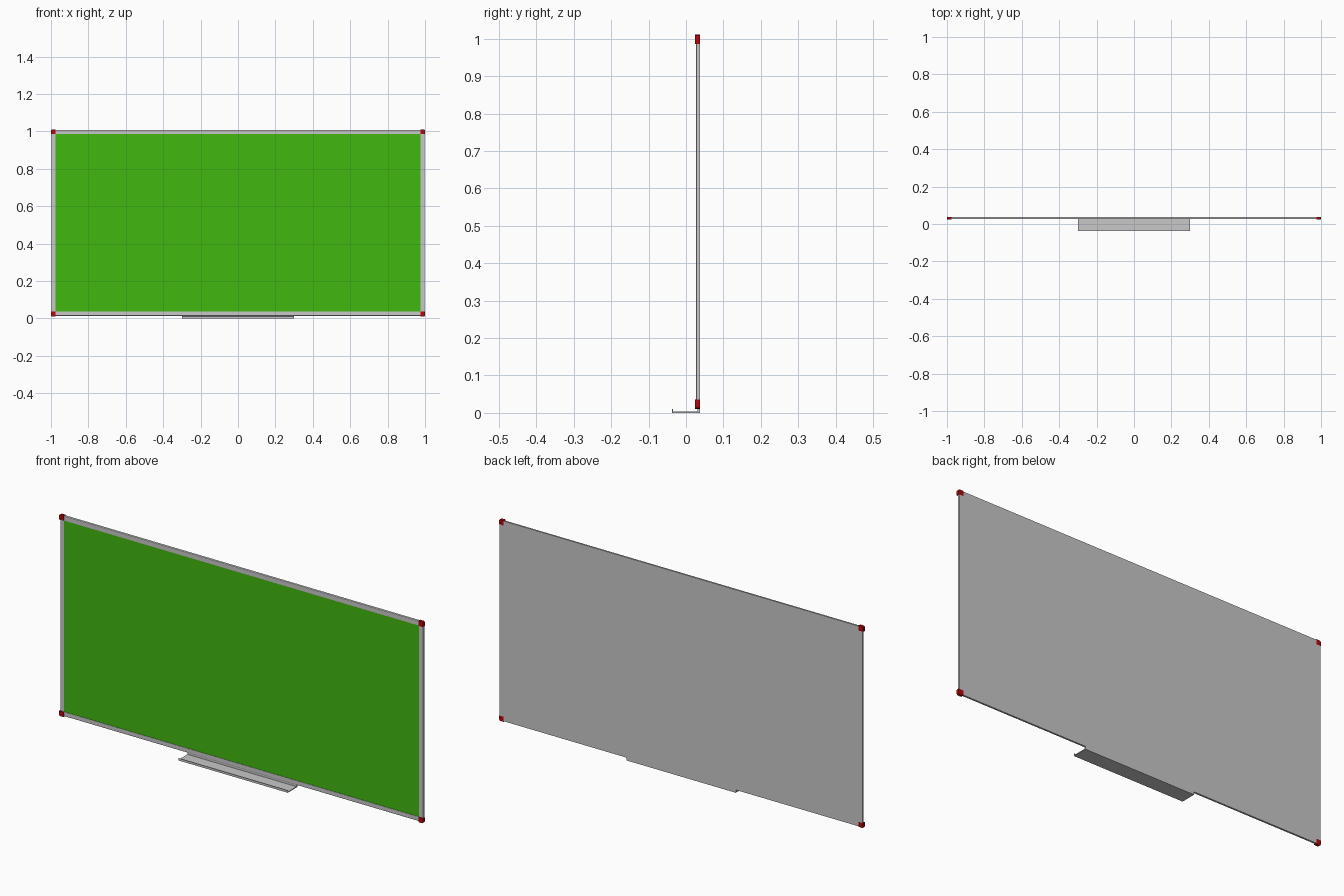
import bpy
import bmesh

cube = bpy.data.objects.get("Cube")
if cube:
    bpy.data.objects.remove(cube)


def make_material(name, rgb):
    mat = bpy.data.materials.new(name)
    mat.use_nodes = True
    color = (*rgb, 1)
    mat.diffuse_color = color
    mat.node_tree.nodes["Principled BSDF"].inputs["Base Color"].default_value = color
    return mat


grey = make_material("aluminium grey", (0.58, 0.58, 0.58))
green = make_material("board green", (0.053, 0.48, 0.005))
red = make_material("corner red", (0.47, 0.002, 0.004))


def box(name, low, high, mat, bevel_rule=None, radius=0.003):
    """Box between two corners; edges whose midpoint meets the rule are rounded."""
    bm = bmesh.new()
    bmesh.ops.create_cube(bm, size=1)
    for v in bm.verts:
        v.co = [(a + b) / 2 + c * (b - a) for a, b, c in zip(low, high, v.co)]
    if bevel_rule:
        edges = [e for e in bm.edges if bevel_rule((e.verts[0].co + e.verts[1].co) / 2)]
        bmesh.ops.bevel(bm, geom=edges, offset=radius, segments=2,
                        profile=0.5, affect='EDGES')
    mesh = bpy.data.meshes.new(name)
    bm.to_mesh(mesh)
    bm.free()
    mesh.materials.append(mat)
    obj = bpy.data.objects.new(name, mesh)
    bpy.context.collection.objects.link(obj)
    return obj


# Main dimensions
BOTTOM, TOP = 0.011, 1.011
MIDDLE = (BOTTOM + TOP) / 2
HALF, RAIL, INSET = 1.0, 0.025, 0.003
FRONT, BACK = 0.027, 0.038
EPS = 0.0001

# Backing panel and writing surface, recessed behind the frame face
inner = HALF - RAIL
box("backing_panel", (-inner, 0.031, BOTTOM + RAIL), (inner, BACK, TOP - RAIL), grey)
box("writing_surface", (-inner, 0.029, BOTTOM + RAIL), (inner, 0.031, TOP - RAIL), green)

# Horizontal rails, rounded along the outer front edge
for label, side in (("bottom", -1), ("top", 1)):
    outer = MIDDLE + side * (0.5 - INSET)
    inside = MIDDLE + side * (0.5 - RAIL)
    box(label + "_rail", (-inner, FRONT, min(outer, inside)),
        (inner, BACK, max(outer, inside)), grey,
        lambda m: m.y < FRONT + EPS and abs(m.z - outer) < EPS)

# Vertical rails and corner caps
for label, side in (("right", -1), ("left", 1)):
    outer = side * (HALF - INSET)
    inside = side * inner
    box(label + "_rail", (min(outer, inside), FRONT, BOTTOM + RAIL),
        (max(outer, inside), BACK, TOP - RAIL), grey,
        lambda m: m.y < FRONT + EPS and abs(m.x - outer) < EPS)
    for level, up in (("bottom", -1), ("top", 1)):
        xs = sorted((side * HALF, inside))
        zs = sorted((MIDDLE + up * 0.5, MIDDLE + up * (0.5 - RAIL)))
        tip_x, tip_z = side * HALF, MIDDLE + up * 0.5
        box(f"{level}_{label}_corner", (xs[0], 0.024, zs[0]), (xs[1], BACK, zs[1]), red,
            lambda m: abs(m.x - tip_x) < EPS and abs(m.z - tip_z) < EPS, 0.006)

# Pen tray: thin shelf under the board with a raised front lip
box("tray_shelf", (-0.3, -0.038, 0), (0.3, BACK, 0.004), grey)
box("tray_lip", (-0.3, -0.038, 0.004), (0.3, -0.035, 0.011), grey)
box("tray_mount", (-0.3, 0.031, 0.004), (0.3, BACK, BOTTOM + INSET), grey)
